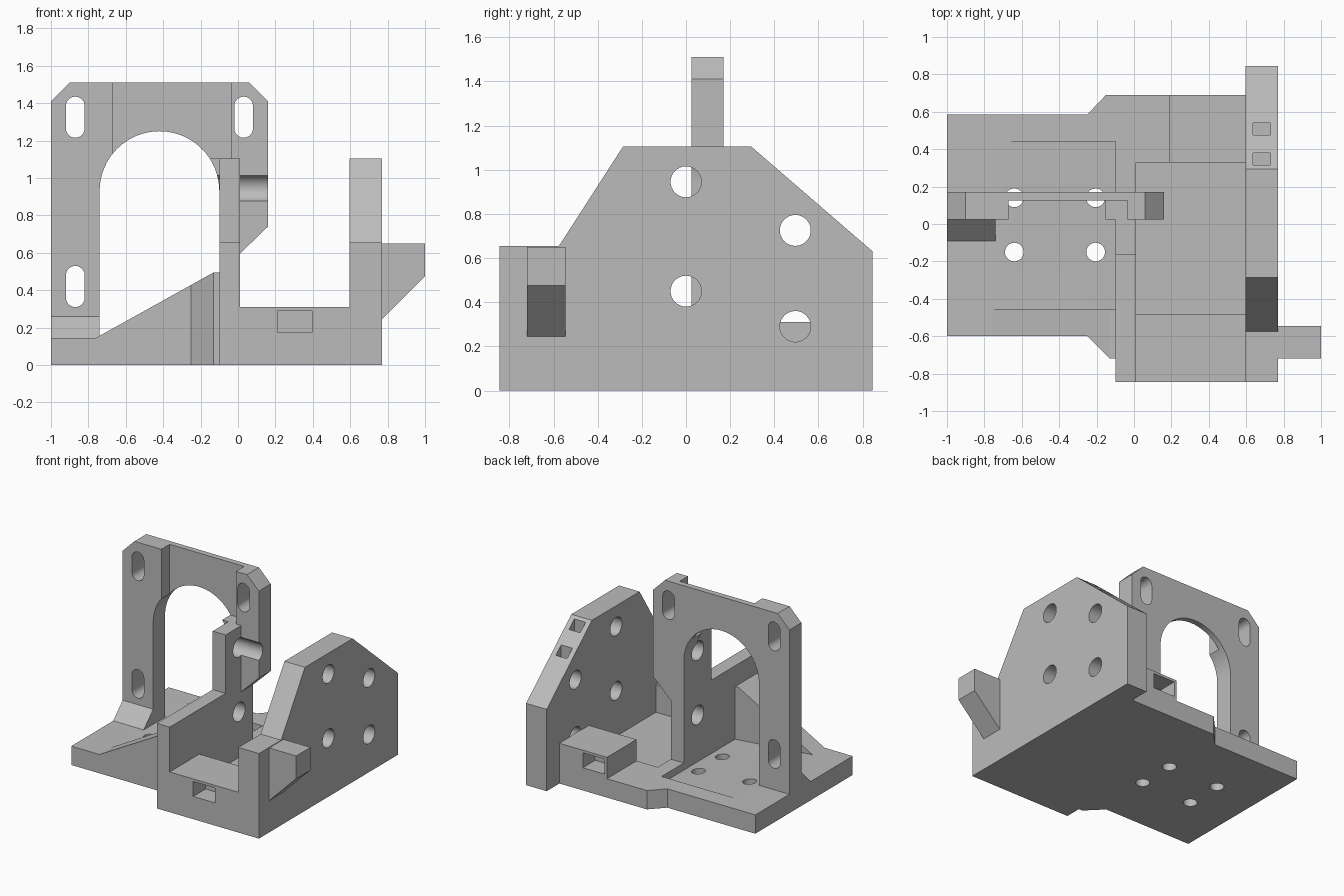
import bpy, bmesh
from math import pi, sin, cos
from mathutils import Vector

cube = bpy.data.objects.get("Cube")
if cube:
    bpy.data.objects.remove(cube, do_unlink=True)

grey = bpy.data.materials.new("plain grey plastic")
grey.use_nodes = True
grey.diffuse_color = (0.5, 0.5, 0.5, 1)
grey.node_tree.nodes["Principled BSDF"].inputs["Base Color"].default_value = (0.5, 0.5, 0.5, 1)

PLACE = {"x": lambda u, v, w: (w, u, v),
         "y": lambda u, v, w: (u, w, v),
         "z": lambda u, v, w: (u, v, w)}


def prism(name, points, axis, start, end):
    """Extrude a flat outline along an axis."""
    bm = bmesh.new()
    face = bm.faces.new([bm.verts.new(PLACE[axis](u, v, start)) for u, v in points])
    out = bmesh.ops.extrude_face_region(bm, geom=[face])
    verts = [g for g in out["geom"] if isinstance(g, bmesh.types.BMVert)]
    bmesh.ops.translate(bm, verts=verts, vec=Vector(PLACE[axis](0, 0, end - start)))
    bmesh.ops.recalc_face_normals(bm, faces=bm.faces)
    mesh = bpy.data.meshes.new(name)
    bm.to_mesh(mesh)
    bm.free()
    mesh.materials.append(grey)
    obj = bpy.data.objects.new(name, mesh)
    bpy.context.collection.objects.link(obj)
    return obj


def box(name, x, y, z):
    return prism(name, [(x[0], y[0]), (x[1], y[0]), (x[1], y[1]), (x[0], y[1])], "z", *z)


def arc(cu, cv, r, a0, a1, n=24):
    return [(cu + r * cos(a0 + (a1 - a0) * i / n), cv + r * sin(a0 + (a1 - a0) * i / n))
            for i in range(n + 1)]


def bore(u, v, r, axis, start, end):
    return prism("cutter", arc(u, v, r, 0, 2 * pi, 32)[:-1], axis, start, end)


def combine(obj, tools, operation="DIFFERENCE"):
    """Apply booleans one after another and delete the tools."""
    for tool in tools:
        mod = obj.modifiers.new("cut", "BOOLEAN")
        mod.operation, mod.solver, mod.object = operation, "EXACT", tool
    graph = bpy.context.evaluated_depsgraph_get()
    graph.update()
    mesh = bpy.data.meshes.new_from_object(obj.evaluated_get(graph))
    obj.modifiers.clear()
    obj.data = mesh
    for tool in tools:
        bpy.data.objects.remove(tool, do_unlink=True)
    return obj


# Base plate with stepped outline, sloping recess, sunken bay and screw holes
FLOOR = 0.145
outline = [(-1, -0.6), (-0.25, -0.6), (-0.13, -0.72), (-0.1, -0.72), (-0.1, -0.845),
           (0.77, -0.845), (0.77, 0.69), (-0.15, 0.69), (-0.25, 0.585), (-1, 0.585)]
base = prism("base_plate", outline, "z", 0, FLOOR)
cuts = [prism("cutter", [(-0.75, FLOOR), (-0.74, 0.2), (-0.1, 0.2), (-0.1, 0.09)], "y", -0.455, 0.44),
        box("cutter", (0.01, 0.6), (-0.485, 0.33), (0.1, 0.3))]
cuts += [bore(x, y, 0.05, "z", -0.1, 0.4) for x in (-0.64, -0.205) for y in (-0.15, 0.14)]
combine(base, cuts)

# Sloped front gusset trimmed to the base outline
gusset = prism("front_gusset", [(-0.76, FLOOR), (-0.76, 0.05), (-0.1, 0.05), (-0.1, 0.495),
                                (-0.13, 0.495)], "y", -0.8, -0.455)
combine(gusset, [prism("cutter", outline, "z", -0.1, 1)], "INTERSECT")

# Arched mounting plate
plate_outline = [(-1, 0.05), (-1, 1.41), (-0.9, 1.51), (0.06, 1.51), (0.16, 1.41),
                 (0.16, 0.74), (0.01, 0.595), (0.01, 0.05), (-0.1, 0.05)]
plate_outline += arc(-0.42, 0.93, 0.32, 0, pi, 32) + [(-0.74, 0.05)]
plate = prism("arched_plate", plate_outline, "y", 0.025, 0.17)


def slot(x, z):
    ring = arc(x, z + 0.06, 0.05, 0, pi, 12) + arc(x, z - 0.06, 0.05, pi, 2 * pi, 12)
    return prism("cutter", ring, "y", -0.2, 0.4)


combine(plate, [slot(-0.87, 1.325), slot(0.03, 1.325), slot(-0.87, 0.42),
                box("cutter", (-0.67, -0.035), (-0.1, 0.125), (1.105, 1.7)),
                box("cutter", (-0.67, -0.3), (-0.1, 0.125), (0.95, 1.2)),
                bore(0, 0.945, 0.073, "x", -0.3, 0.4),
                bore(0, 0.45, 0.073, "x", -0.3, 0.4)])

# Wedge at the foot of the plate
prism("plate_foot_wedge", [(-0.09, FLOOR), (0.03, 0.265), (0.03, FLOOR - 0.02), (-0.09, FLOOR - 0.02)],
      "x", -1, -0.74)

# Middle wall with raised post
middle = prism("middle_wall", [(-0.845, 0), (0.1, 0), (0.1, 1.105), (-0.165, 1.105),
                               (-0.165, 0.655), (-0.845, 0.655)], "x", -0.1, 0.01)
combine(middle, [bore(0, z, 0.073, "x", -0.3, 0.4) for z in (0.945, 0.45)])

# Side wall with bearing holes and nut pockets in the rear slope
side = prism("side_wall", [(-0.845, 0), (0.845, 0), (0.845, 0.63), (0.295, 1.105),
                           (-0.285, 1.105), (-0.575, 0.655), (-0.845, 0.655)], "x", 0.595, 0.77)
holes = [bore(y, z, 0.07, "x", 0.4, 1) for y, z in ((0, 0.945), (0, 0.45), (0.495, 0.725), (0.495, 0.29))]
pockets = [box("cutter", (0.635, 0.73), (y, y + 0.065), (z, 1.3)) for y, z in ((0.475, 0.82), (0.315, 0.96))]
combine(side, holes + pockets)

# Side lug
prism("side_lug", [(0.76, 0.65), (1, 0.65), (1, 0.475), (0.76, 0.235)], "y", -0.72, -0.545)

# Front and rear blocks, each with a ribbed nut pocket
for name, x0, y0, y1, face, inward in (("front_block", 0.0, -0.845, -0.485, -0.845, 1),
                                       ("rear_block", 0.19, 0.33, 0.69, 0.69, -1)):
    block = box(name, (x0, 0.6), (y0, y1), (0, 0.31))
    ys = sorted((face - 0.05 * inward, face + 0.15 * inward))
    combine(block, [box("cutter", (0.21, 0.395), ys, (0.175, 0.29))])

# Smooth the round surfaces, keep edges sharp
for obj in bpy.context.scene.objects:
    obj.select_set(obj.type == "MESH")
bpy.context.view_layer.objects.active = base
bpy.ops.object.shade_smooth_by_angle(angle=pi / 7)
